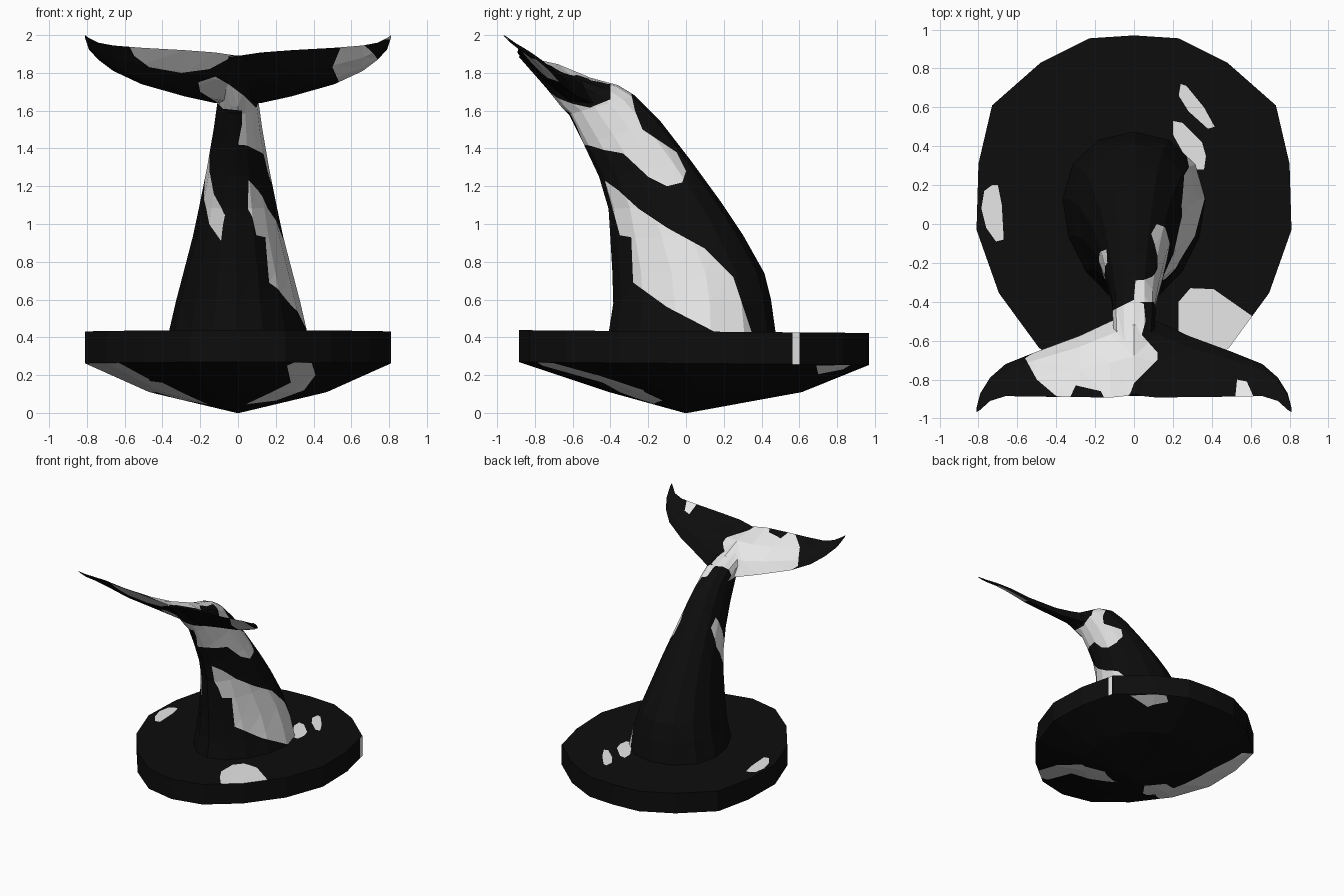
import bpy, bmesh, math
from mathutils import Vector
from mathutils.geometry import intersect_point_tri_2d

if "Cube" in bpy.data.objects:
    bpy.data.objects.remove(bpy.data.objects["Cube"])


def material(name, v):
    m = bpy.data.materials.new(name)
    m.diffuse_color = (v, v, v, 1)
    m.use_nodes = True
    m.node_tree.nodes["Principled BSDF"].inputs["Base Color"].default_value = m.diffuse_color
    return m


MATS = [material("glossy black", 0.004), material("patch white", 0.8)]

# view name: (horizontal axis, vertical axis, direction towards viewer, facing threshold)
VIEWS = {
    "front": (0, 2, Vector((0, -1, 0)), 0.02),
    "right": (1, 2, Vector((1, 0, 0)), 0.02),
    "left": (1, 2, Vector((-1, 0, 0)), 0.02),
    "top": (0, 1, Vector((0, 0, 1)), 0.2),
    "bottom": (0, 1, Vector((0, 0, -1)), 0.2),
}


def loft(rings):
    """Closed skin through rings of equal point count, capped with n-gons."""
    bm = bmesh.new()
    loops = [[bm.verts.new(p) for p in r] for r in rings]
    n = len(loops[0])
    for a, b in zip(loops, loops[1:]):
        for i in range(n):
            j = (i + 1) % n
            bm.faces.new((a[i], a[j], b[j], b[i]))
    bm.faces.new(loops[0])
    bm.faces.new(loops[-1])
    bmesh.ops.remove_doubles(bm, verts=bm.verts[:], dist=1e-4)
    bmesh.ops.recalc_face_normals(bm, faces=bm.faces[:])
    bmesh.ops.triangulate(bm, faces=bm.faces[:])
    return bm


def inside(x, y, poly):
    hit = False
    for (x1, y1), (x2, y2) in zip(poly, poly[1:] + poly[:1]):
        if (y1 > y) != (y2 > y) and x < (x2 - x1) * (y - y1) / (y2 - y1) + x1:
            hit = not hit
    return hit


def paint(bm, view, poly):
    """Cut a patch outline into the faces seen from a view and colour it white."""
    h, v, d, limit = VIEWS[view]
    bm.normal_update()
    for p, q in zip(poly, poly[1:] + poly[:1]):
        lo = [min(a, b) for a, b in zip(p, q)]
        hi = [max(a, b) for a, b in zip(p, q)]
        faces = []
        for f in bm.faces:
            if f.normal.dot(d) > limit:
                us, vs = [w.co[h] for w in f.verts], [w.co[v] for w in f.verts]
                if min(us) <= hi[0] and max(us) >= lo[0] and min(vs) <= hi[1] and max(vs) >= lo[1]:
                    faces.append(f)
        if not faces:
            continue
        co, edge = Vector(), Vector()
        co[h], co[v] = p
        edge[h], edge[v] = q[0] - p[0], q[1] - p[1]
        geom = set(faces)
        for f in faces:
            geom.update(f.edges)
            geom.update(f.verts)
        bmesh.ops.bisect_plane(bm, geom=list(geom), dist=1e-5, plane_co=co,
                               plane_no=d.cross(edge).normalized())
        bm.normal_update()
    for f in bm.faces:
        c = f.calc_center_median()
        if f.normal.dot(d) > limit and inside(c[h], c[v], poly):
            f.material_index = 1


def finish(bm, name):
    me = bpy.data.meshes.new(name)
    bm.to_mesh(me)
    bm.free()
    for m in MATS:
        me.materials.append(m)
    bpy.context.collection.objects.link(bpy.data.objects.new(name, me))


# Base: faceted disc with a shallow pointed underside
half = [(0, .97), (.23, .955), (.48, .83), (.73, .61), (.8, .31), (.81, -.03),
        (.695, -.355), (.49, -.635), (.25, -.83), (0, -.885)]
outline = half + [(-x, y) for x, y in half[-2:0:-1]]
base = loft([
    [(x * .01, y * .01, 0) for x, y in outline],
    [(x * .58, y * .55 + .08, .11) for x, y in outline],
    [(x, y, .262 - .008 * y) for x, y in outline],
    [(x, y, .431 - .008 * y) for x, y in outline]])
paint(base, "top", [(-.73, .2), (-.7, .2), (-.68, .1), (-.67, -.08), (-.71, -.09),
                    (-.76, -.02), (-.785, .08), (-.77, .17)])
paint(base, "top", [(.23, -.4), (.29, -.33), (.41, -.335), (.61, -.475), (.65, -.55),
                    (.5, -.75), (.35, -.73), (.28, -.64), (.23, -.55)])
paint(base, "top", [(.24, .72), (.27, .71), (.36, .6), (.415, .5), (.38, .49), (.28, .58), (.23, .66)])
paint(base, "top", [(.2, .53), (.25, .52), (.35, .42), (.37, .35), (.36, .28), (.3, .28), (.2, .46)])
paint(base, "right", [(.565, .257), (.6, .257), (.6, .43), (.565, .43)])
paint(base, "right", [(.69, .25), (.87, .254), (.83, .23), (.7, .205)])
paint(base, "front", [(.26, .25), (.3, .268), (.39, .265), (.41, .2), (.35, .12), (.2, .065),
                      (.04, .045), (.2, .12), (.28, .16)])
paint(base, "front", [(-.48, .17), (-.4, .16), (-.28, .1), (-.16, .045), (-.3, .07), (-.45, .115)])
paint(base, "bottom", [(-.64, -.45), (-.47, -.3), (-.44, 0), (-.5, .3), (-.62, .6), (-.75, .6),
                       (-.85, .3), (-.85, -.2)])
finish(base, "base")

# Tail stock: rings given by front (y, z), back (y, z) and half width
stock = [(-.41, .42, .475, .42, .37), (-.385, .58, .45, .6, .33), (-.39, .75, .415, .74, .29),
         (-.4, .92, .3, .945, .24), (-.41, 1.08, .19, 1.11, .205), (-.46, 1.25, .03, 1.33, .165),
         (-.54, 1.42, -.14, 1.55, .13), (-.62, 1.58, -.27, 1.68, .11),
         (-.66, 1.62, -.36, 1.735, .11), (-.74, 1.72, -.6, 1.8, .1),
         (-.885, 1.885, -.875, 1.893, .05)]


def stock_ring(fy, fz, by, bz, w, n=14):
    ring = []
    for i in range(n):
        a = 2 * math.pi * i / n
        u, s = math.cos(a), math.sin(a)
        t = (1 + u) / 2
        ring.append((w * s * (.98 + .18 * u), fy + (by - fy) * t, fz + (bz - fz) * t))
    return ring


centre_under = [(-.21, 1.75), (-.2, 1.7), (-.12, 1.65), (-.08, 1.61), (.02, 1.6), (.02, 1.5),
                (.04, 1.42), (.16, 1.36), (.13, 1.58), (.03, 1.68), (-.05, 1.74), (-.12, 1.78)]
fluke_top = [(-.56, -.69), (-.45, -.62), (-.27, -.55), (-.1, -.44), (0, -.39), (.05, -.41),
             (.06, -.5), (.04, -.57), (.12, -.66), (.12, -.7), (0, -.82), (-.03, -.9),
             (-.15, -.9), (-.17, -.86), (-.3, -.83), (-.33, -.895), (-.4, -.885), (-.5, -.8)]
tail = loft([stock_ring(*s) for s in stock])
paint(tail, "right", [(-.43, 1.23), (-.36, 1.18), (-.25, 1.08), (-.1, .98), (.1, .87), (.25, .72),
                      (.35, .42), (.15, .43), (-.1, .56), (-.28, .69), (-.29, .93), (-.35, .94),
                      (-.38, 1.05)])
paint(tail, "right", [(-.54, 1.42), (-.35, 1.39), (-.2, 1.25), (-.1, 1.2), (-.02, 1.22), (0, 1.28),
                      (-.05, 1.38), (-.14, 1.44), (-.23, 1.5), (-.27, 1.6), (-.29, 1.69),
                      (-.4, 1.76), (-.4, 1.66), (-.5, 1.62), (-.6, 1.57)])
paint(tail, "left", [(-.2, 1.42), (-.13, 1.36), (-.15, 1.2), (-.28, 1), (-.36, .91), (-.38, 1.05),
                     (-.33, 1.15), (-.27, 1.28)])
paint(tail, "front", centre_under)
paint(tail, "top", fluke_top)
finish(tail, "tail_stock")

# Flukes: lens sections with x, leading (y, z), trailing (y, z), half thickness
side = [(.12, -.5, 1.64, -.893, 1.908, .055), (.28, -.575, 1.675, -.89, 1.92, .035),
        (.51, -.66, 1.74, -.888, 1.933, .025), (.66, -.72, 1.81, -.885, 1.945, .018),
        (.74, -.79, 1.87, -.91, 1.96, .012), (.79, -.87, 1.925, -.955, 1.985, .008),
        (.81, -.945, 1.985, -.968, 2, .003)]
sections = ([(-s[0],) + s[1:] for s in reversed(side)]
            + [(0, -.45, 1.65, -.88, 1.89, .08)] + side)


def fluke_ring(x, ly, lz, ty, tz, t):
    lead, chord = Vector((x, ly, lz)), Vector((0, ty - ly, tz - lz))
    up = Vector((0, chord.z, -chord.y)).normalized()
    shape = [(0, 0), (.25, 1), (.6, .75), (1, 0), (.6, -.75), (.25, -1)]
    return [lead + chord * a + up * t * b for a, b in shape]


flukes = loft([fluke_ring(*s) for s in sections])
paint(flukes, "top", fluke_top)
paint(flukes, "top", [(.52, -.9), (.53, -.8), (.58, -.81), (.62, -.9)])
paint(flukes, "front", [(-.58, 1.95), (-.55, 1.89), (-.47, 1.83), (-.3, 1.8), (-.15, 1.82),
                        (-.04, 1.88), (-.04, 1.92), (-.3, 1.95)])
paint(flukes, "front", [(.55, 1.95), (.5, 1.83), (.54, 1.74), (.62, 1.76), (.74, 1.87),
                        (.72, 1.9), (.66, 1.955)])
paint(flukes, "front", [(.75, 1.98), (.82, 1.975), (.82, 2.01), (.77, 2.01)])
paint(flukes, "front", centre_under)
finish(flukes, "flukes")
